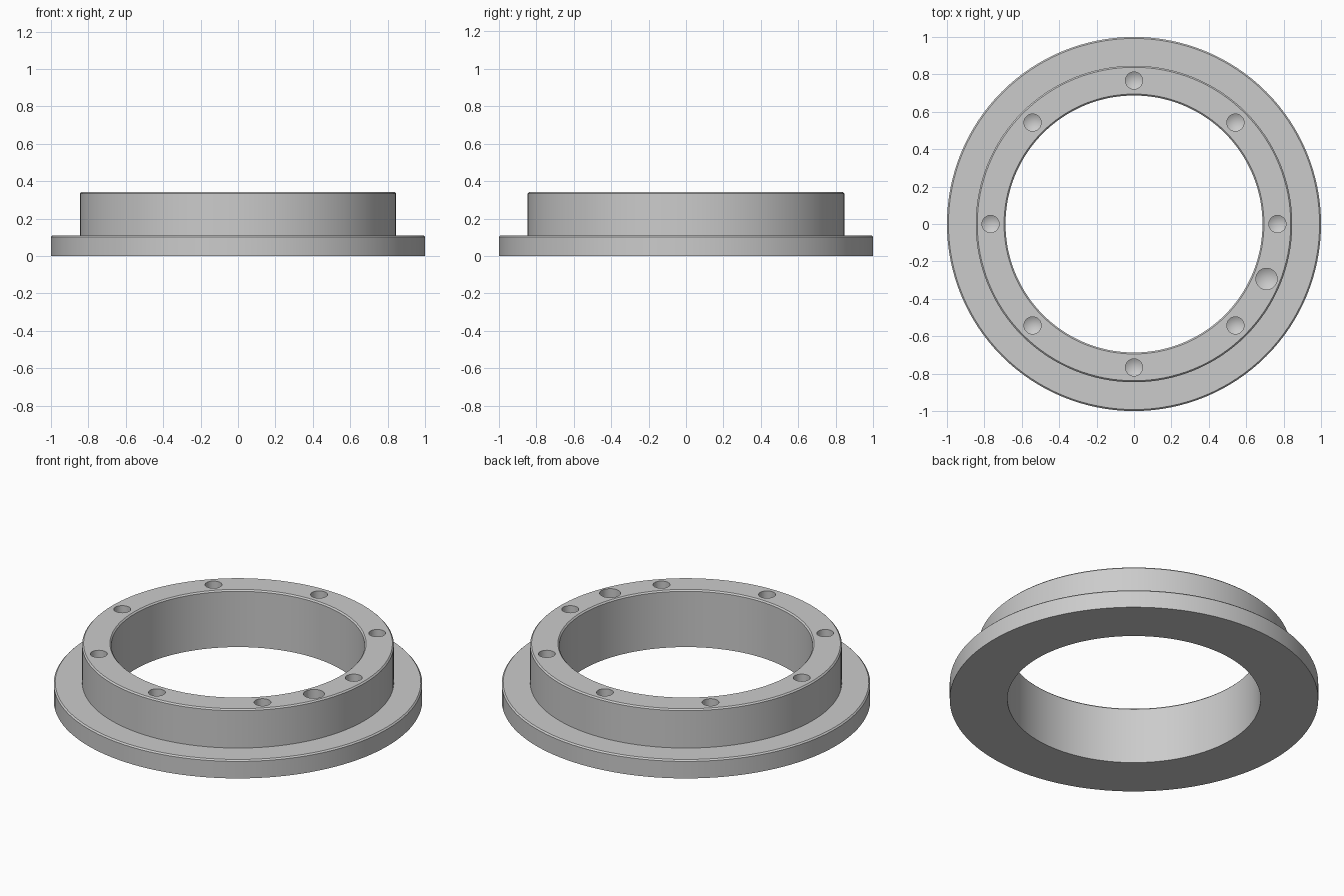
import bpy, bmesh, math
from mathutils import Matrix

default = bpy.data.objects.get("Cube")
if default:
    bpy.data.objects.remove(default, do_unlink=True)

# Machined grey metal
grey = bpy.data.materials.new("grey_metal")
grey.use_nodes = True
colour = (0.6, 0.6, 0.6, 1)
grey.diffuse_color = colour
grey.node_tree.nodes["Principled BSDF"].inputs["Base Color"].default_value = colour


def make_object(name, bm):
    bmesh.ops.recalc_face_normals(bm, faces=bm.faces)
    mesh = bpy.data.meshes.new(name)
    bm.to_mesh(mesh)
    bm.free()
    mesh.materials.append(grey)
    obj = bpy.data.objects.new(name, mesh)
    bpy.context.collection.objects.link(obj)
    return obj


def lathe(bm, profile, steps, closed):
    """Spin an (r, z) profile around the z axis and return its vertices."""
    verts = [bm.verts.new((r, 0, z)) for r, z in profile]
    edges = [bm.edges.new(pair) for pair in zip(verts, verts[1:])]
    if closed:
        edges.append(bm.edges.new((verts[-1], verts[0])))
    before = set(bm.verts) - set(verts)
    bmesh.ops.spin(bm, geom=verts + edges, axis=(0, 0, 1), cent=(0, 0, 0),
                   angle=math.tau, steps=steps, use_merge=True)
    new = [v for v in bm.verts if v not in before]
    bmesh.ops.remove_doubles(bm, verts=new, dist=1e-5)
    return [v for v in bm.verts if v not in before]


# Flanged ring with chamfered upper rims
BORE, HUB, RIM = 0.687, 0.846, 1.0
STEP, TOP, C = 0.11, 0.342, 0.008
bm = bmesh.new()
lathe(bm, [(BORE, 0), (RIM, 0), (RIM, STEP - C), (RIM - C, STEP), (HUB, STEP),
           (HUB, TOP - C), (HUB - C, TOP), (BORE + C, TOP), (BORE, TOP - C)], 128, True)
ring = make_object("flanged_ring", bm)

# Drill-shaped cutters: eight bolt holes and one larger dowel hole
holes = [(45 * i, 0.046) for i in range(8)] + [(-22.5, 0.057)]
bm = bmesh.new()
for angle, radius in holes:
    floor = TOP - 0.15
    verts = lathe(bm, [(0, floor - 0.6 * radius), (radius, floor),
                       (radius, TOP + 0.1), (0, TOP + 0.1)], 32, False)
    place = Matrix.Rotation(math.radians(angle), 4, 'Z') @ Matrix.Translation((0.767, 0, 0))
    bmesh.ops.transform(bm, matrix=place, verts=verts)
drills = make_object("hole_cutters", bm)
drills.hide_render = True

# Cut the holes, then remove the cutters
bpy.ops.object.select_all(action='DESELECT')
bpy.context.view_layer.objects.active = ring
ring.select_set(True)
cut = ring.modifiers.new("holes", 'BOOLEAN')
cut.operation = 'DIFFERENCE'
cut.solver = 'EXACT'
cut.object = drills
bpy.ops.object.modifier_apply(modifier=cut.name)
bpy.data.objects.remove(drills, do_unlink=True)
bpy.ops.object.shade_smooth_by_angle(angle=math.radians(30))
